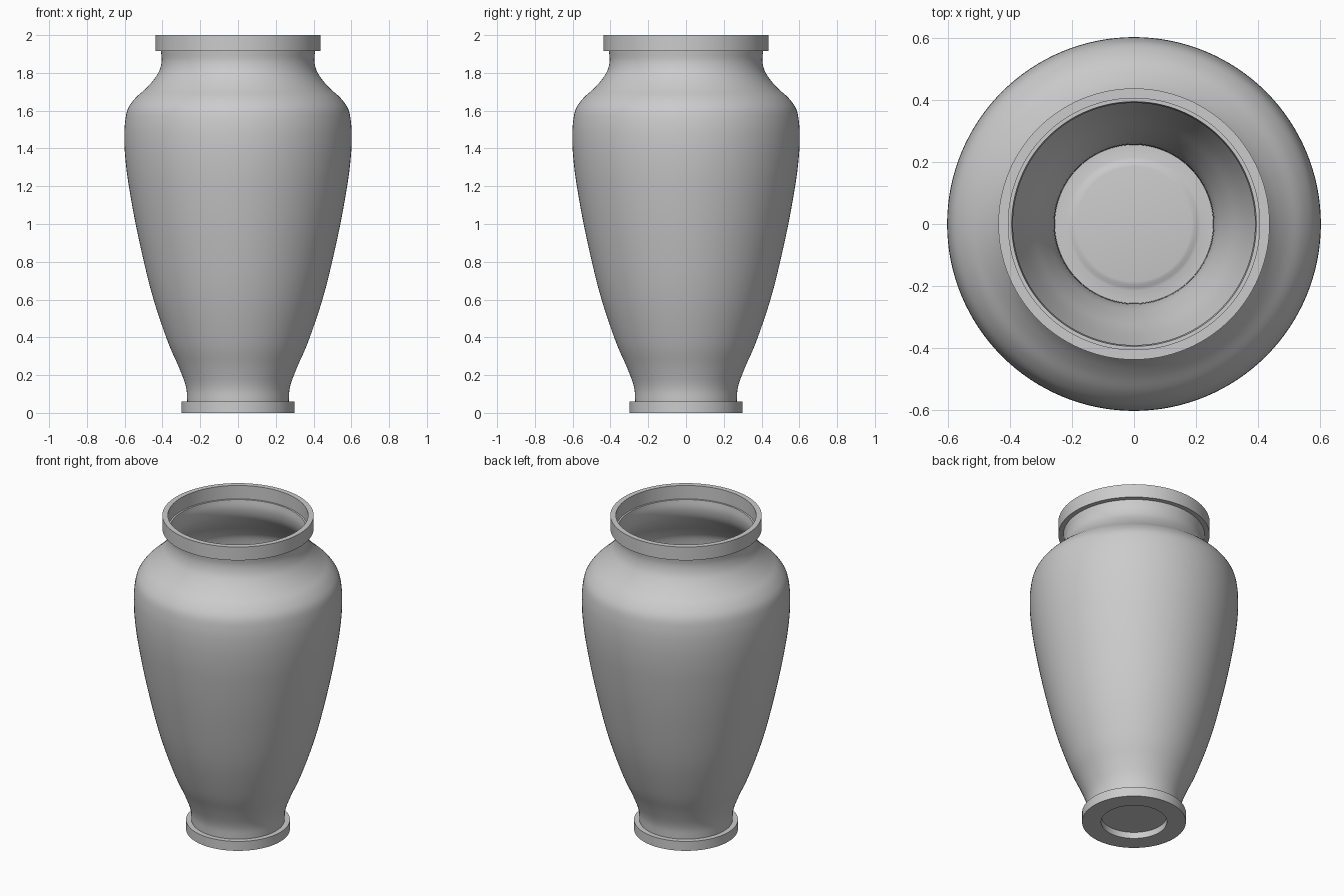
import bpy, bmesh, math
from mathutils import Vector

if "Cube" in bpy.data.objects:
    bpy.data.objects.remove(bpy.data.objects["Cube"])

SEGMENTS = 128
WALL = 0.014

# Outer silhouette of the body, foot to neck (radius, height)
body_points = [(0.269, 0.06), (0.273, 0.125), (0.308, 0.23), (0.357, 0.34),
               (0.398, 0.45), (0.447, 0.60), (0.513, 0.865), (0.566, 1.13),
               (0.594, 1.32), (0.602, 1.45), (0.598, 1.54), (0.583, 1.61),
               (0.545, 1.665), (0.49, 1.715), (0.445, 1.765), (0.417, 1.81),
               (0.404, 1.865), (0.408, 1.915)]


def smooth_curve(points, steps=4):
    """Catmull-Rom curve through points, parametrised by chord length."""
    p = [Vector(q) for q in points]
    p = [2 * p[0] - p[1]] + p + [2 * p[-1] - p[-2]]
    out = []
    for a, b, c, d in zip(p, p[1:], p[2:], p[3:]):
        t0, t1, t2 = (b - a).length, (c - b).length, (d - c).length
        m1 = ((b - a) / t0 - (c - a) / (t0 + t1) + (c - b) / t1) * t1
        m2 = ((c - b) / t1 - (d - b) / (t1 + t2) + (d - c) / t2) * t1
        for i in range(steps):
            t = i / steps
            out.append((2*t**3 - 3*t**2 + 1) * b + (t**3 - 2*t**2 + t) * m1
                       + (3*t**2 - 2*t**3) * c + (t**3 - t**2) * m2)
    return out + [p[-2]]


def lathe(name, profile):
    """Spin a profile around z; points with zero radius become poles."""
    bm = bmesh.new()
    rings = []
    for r, z in profile:
        if r < 1e-5:
            rings.append([bm.verts.new((0, 0, z))] * SEGMENTS)
        else:
            rings.append([bm.verts.new((r * math.cos(2 * math.pi * i / SEGMENTS),
                                        r * math.sin(2 * math.pi * i / SEGMENTS), z))
                          for i in range(SEGMENTS)])
    for lo, hi in zip(rings, rings[1:]):
        for i in range(SEGMENTS):
            j = (i + 1) % SEGMENTS
            bm.faces.new(list(dict.fromkeys((lo[i], lo[j], hi[j], hi[i]))))
    bmesh.ops.recalc_face_normals(bm, faces=bm.faces)
    mesh = bpy.data.meshes.new(name)
    bm.to_mesh(mesh)
    bm.free()
    obj = bpy.data.objects.new(name, mesh)
    bpy.context.collection.objects.link(obj)
    bpy.context.view_layer.objects.active = obj
    obj.select_set(True)
    bpy.ops.object.shade_smooth_by_angle(angle=math.radians(35))
    obj.select_set(False)
    return obj


outer = smooth_curve(body_points)

# Inner wall: silhouette offset inwards along its normal
inner = []
for i, p in enumerate(outer):
    t = (outer[min(i + 1, len(outer) - 1)] - outer[max(i - 1, 0)]).normalized()
    inner.append((p.x - t.y * WALL, p.y + t.x * WALL))
inner[0] = (inner[0][0], 0.06)
inner[-1] = (inner[-1][0], 1.915)

# Foot with recessed underside, rim band, and slightly raised inside floor
foot = [(0, 0.04), (0.19, 0.04), (0.19, 0), (0.30, 0), (0.30, 0.06)]
rim = [(0.437, 1.915), (0.437, 2.0), (0.405, 2.0), (0.405, 1.915)]
floor = [(0.215, 0.06), (0.205, 0.063), (0.195, 0.068), (0.185, 0.07), (0, 0.07)]

lathe("vase", foot + [tuple(p) for p in outer] + rim + inner[::-1] + floor)
